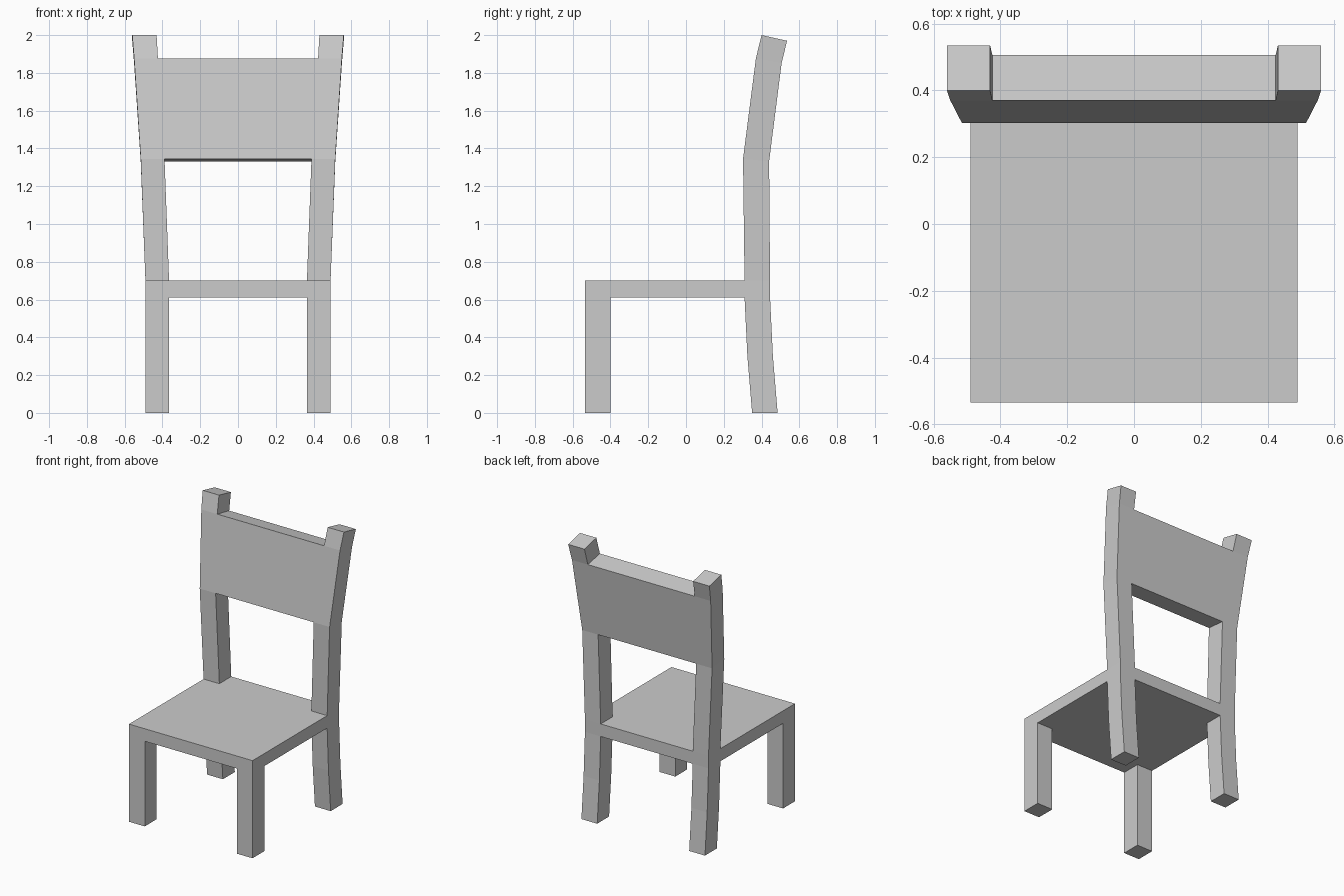
import bpy
import bmesh

if "Cube" in bpy.data.objects:
    bpy.data.objects.remove(bpy.data.objects["Cube"])


def finish(bm, name, mirror=True):
    mesh = bpy.data.meshes.new(name)
    bm.to_mesh(mesh)
    bm.free()
    obj = bpy.data.objects.new(name, mesh)
    bpy.context.collection.objects.link(obj)
    if mirror:
        mod = obj.modifiers.new("Mirror", 'MIRROR')
        mod.merge_threshold = 0.0005
    return obj


def bridge(bm, a, b, skip=()):
    """Side faces between two rings of vertices."""
    n = len(a)
    for i in range(n):
        if i not in skip:
            bm.faces.new((a[i], a[(i + 1) % n], b[(i + 1) % n], b[i]))


def prism(outline, z0, z1, name, mirror):
    """Upright solid from a counter-clockwise outline."""
    bm = bmesh.new()
    low = [bm.verts.new((x, y, z0)) for x, y in outline]
    top = [bm.verts.new((x, y, z1)) for x, y in outline]
    bridge(bm, low, top)
    bm.faces.new(low[::-1])
    bm.faces.new(top)
    return finish(bm, name, mirror)


W, IN = 0.49, 0.365          # outer and inner half widths
FRONT, POST, REAR = -0.535, 0.31, 0.445
SEAT_LOW, SEAT_TOP = 0.61, 0.70

# Seat slab, with its rear tongue fitting between the posts
prism([(-W, FRONT), (W, FRONT), (W, POST), (IN, POST), (IN, REAR),
       (-IN, REAR), (-IN, POST), (-W, POST)], SEAT_LOW, SEAT_TOP, "seat", False)

# Front legs
prism([(IN, FRONT), (W, FRONT), (W, -0.40), (IN, -0.40)],
      0, SEAT_LOW, "front_legs", True)

# Back frame: post cross-sections as front y, z / back y, z / inner x, outer x
sections = [
    (0.350, 0.00, 0.485, 0.00, IN, W),
    (0.325, 0.30, 0.460, 0.30, IN, W),
    (POST, SEAT_LOW, REAR, SEAT_LOW, IN, W),
    (POST, SEAT_TOP, REAR, SEAT_TOP, IN, W),
    (0.302, 1.345, 0.440, 1.332, 0.389, 0.515),
    (0.370, 1.877, 0.506, 1.850, 0.424, 0.550),
    (0.400, 2.00, 0.535, 1.97, 0.431, 0.560),
]
PANEL = 4                    # backrest spans the sections PANEL and PANEL + 1

bm = bmesh.new()
rings = [[bm.verts.new(p) for p in ((xi, yf, zf), (xo, yf, zf),
                                    (xo, yb, zb), (xi, yb, zb))]
         for yf, zf, yb, zb, xi, xo in sections]
for k in range(len(rings) - 1):
    bridge(bm, rings[k], rings[k + 1], skip=(3,) if k == PANEL else ())
bm.faces.new(rings[0][::-1])
bm.faces.new(rings[-1])

# Backrest panel grows from the post's inner side to the centre line
a, b = rings[PANEL], rings[PANEL + 1]
side = [a[3], a[0], b[0], b[3]]
middle = [bm.verts.new((0, v.co.y, v.co.z)) for v in side]
bridge(bm, side, middle)
finish(bm, "back_frame")
